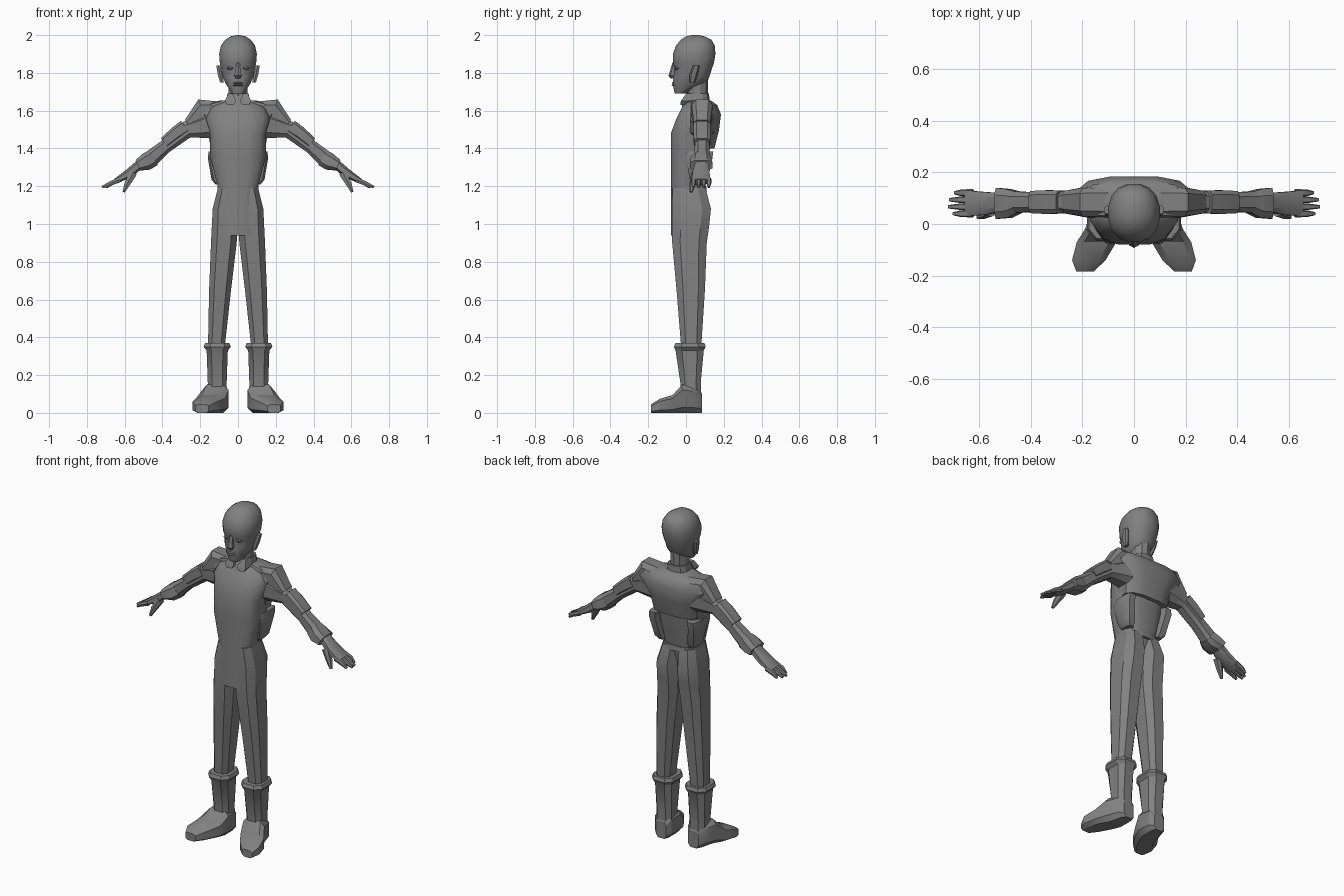
import bpy
import bmesh
from math import sin, cos, pi, radians
from mathutils import Vector

if "Cube" in bpy.data.objects:
    bpy.data.objects.remove(bpy.data.objects["Cube"], do_unlink=True)

grey = bpy.data.materials.new("plain grey")
grey.use_nodes = True
shade = .22
colour = (shade, shade, shade, 1)
grey.diffuse_color = colour
grey.node_tree.nodes["Principled BSDF"].inputs["Base Color"].default_value = colour

axis_x, axis_y, axis_z = Vector((1, 0, 0)), Vector((0, 1, 0)), Vector((0, 0, 1))


def section(centre, half_u, half_v, sides, power):
    """Rounded polygon spanned by two half axes; a low power is boxy."""
    def bulge(value):
        return (1 if value > 0 else -1) * abs(value) ** power
    fit = cos(pi / sides) ** power
    points = []
    for index in range(sides):
        angle = pi * (index + index + 1) / sides
        points.append(centre + half_u * bulge(cos(angle)) / fit
                      + half_v * bulge(sin(angle)) / fit)
    return points


def loft(name, sections, mirror=1, crease=30):
    """Skin a closed surface over a list of sections."""
    bm = bmesh.new()
    rings = []
    for points in sections:
        rings.append([bm.verts.new((point.x * mirror, point.y, point.z)) for point in points])
    count = len(rings[0])
    for lower, upper in zip(rings, rings[1:]):
        for index in range(count):
            following = (index + 1) % count
            bm.faces.new((lower[index], lower[following], upper[following], upper[index]))
    bm.faces.new(rings[0])
    bm.faces.new(rings[-1])
    bmesh.ops.recalc_face_normals(bm, faces=bm.faces)
    mesh = bpy.data.meshes.new(name)
    bm.to_mesh(mesh)
    bm.free()
    mesh.materials.append(grey)
    part = bpy.data.objects.new(name, mesh)
    bpy.context.collection.objects.link(part)
    bpy.ops.object.select_all(action="DESELECT")
    part.select_set(True)
    bpy.context.view_layer.objects.active = part
    bpy.ops.object.shade_smooth_by_angle(angle=radians(crease))


def stack(name, base, rows, centre=0, sides=8, power=.7, mirror=1, crease=30):
    """Upright part: rows of height above base, half width, front y, back y and
    an optional sideways shift."""
    sections = []
    for height, width, front, back, *shift in rows:
        middle = Vector((centre + sum(shift), (front + back) / 2, base + height))
        sections.append(section(middle, axis_x * width, axis_y * (back - front) / 2, sides, power))
    loft(name, sections, mirror, crease)


def sweep(name, rows, mirror, sides=8, power=.7):
    """Limb part: rows of x, y, z, half thickness, half depth along a path."""
    path = [Vector(row[:3]) for row in rows]
    sections = []
    for index, row in enumerate(rows):
        ahead = path[min(index + 1, len(path) - 1)]
        behind = path[max(index - 1, 0)]
        along = (ahead - behind).normalized()
        across = along.cross(axis_y).normalized()
        depth = along.cross(across)
        sections.append(section(path[index], across * row[3], depth * row[4], sides, power))
    loft(name, sections, mirror)


# Tunic, with its front panel hanging over the hips
stack("tunic", 1, [
    (-.06, .11, -.08, .04), (.19, .105, -.08, .1), (.36, .148, -.08, .12),
    (.48, .148, -.08, .14), (.56, .17, -.05, .15), (.62, .14, -.02, .15),
    (.65, .07, 0, .13)], sides=12, crease=40)

# Short jacket back and waistband
stack("jacket_back", 1.4, [
    (0, .145, 0, .15), (.1, .16, 0, .175), (.18, .22, .01, .185),
    (.23, .2, .02, .165), (.255, .09, .02, .13)], sides=12, crease=35)
stack("waistband", 1.2, [(-.03, .11, -.07, .11), (0, .107, -.07, .107)], sides=12)

# Neck and collar
stack("neck", 1.6, [(0, .05, .01, .11), (.17, .05, 0, .115)], sides=10, power=1)
stack("collar", 1.6, [(.02, .07, -.02, .125), (.09, .056, .01, .12)], sides=10)

# Head with jaw, eye sockets and brow
stack("head", 1.7, [
    (-.01, .03, -.06, 0), (.04, .064, -.07, .1), (.08, .082, -.066, .124),
    (.125, .09, -.06, .138), (.15, .096, -.07, .147), (.2, .1, -.07, .156),
    (.245, .09, -.053, .152), (.275, .068, -.028, .135), (.293, .04, 0, .1),
    (.3, .01, .03, .07)], sides=16, power=.9, crease=45)
stack("nose", 1.77, [(0, .012, -.08, -.04), (.015, .02, -.09, -.04),
                     (.04, .013, -.083, -.04), (.085, .01, -.07, -.04)], sides=6)
for label, height in (("lower_lip", 1.73), ("upper_lip", 1.742)):
    stack(label, height, [(0, .02, -.07, -.04), (.005, .027, -.076, -.04),
                          (.01, .02, -.07, -.04)])

for label, mirror in (("left_", 1), ("right_", -1)):
    # Face and collar details
    stack(label + "ear", 1.75, [
        (0, .01, .02, .045), (.04, .012, .02, .06, .01), (.09, .01, .04, .07, .02)],
        centre=.085, sides=6, mirror=mirror)
    stack(label + "eye", 1.825, [
        (-.01, .01, -.054, -.03), (0, .02, -.062, -.03), (.01, .01, -.06, -.03)],
        centre=.04, mirror=mirror)
    stack(label + "collar_flap", 1.65, [
        (-.02, .015, -.03, 0), (0, .03, -.027, .02), (.04, .012, 0, .03)],
        centre=.04, sides=4, power=0, mirror=mirror)

    # Shoulder yoke, sleeve, elbow pad and flared cuff
    arm_y = .085
    sweep(label + "shoulder", [
        (.06, arm_y, 1.6, .045, .06), (.18, arm_y, 1.585, .08, .055),
        (.255, arm_y, 1.52, .04, .044)], mirror, power=.55)
    sweep(label + "sleeve", [
        (.12, arm_y, 1.53, .08, .07), (.27, arm_y, 1.5, .045, .042),
        (.385, arm_y, 1.41, .036, .038), (.475, arm_y, 1.335, .045, .042)], mirror)
    sweep(label + "elbow_pad", [
        (.28, arm_y, 1.515, .038, .044), (.33, arm_y, 1.48, .035, .046),
        (.39, arm_y, 1.43, .03, .043)], mirror, power=.5)
    sweep(label + "cuff", [
        (.45, arm_y, 1.35, .045, .042), (.485, .08, 1.33, .046, .056),
        (.53, .08, 1.31, .03, .06)], mirror)

    # Hand with four fingers and a thumb
    sweep(label + "palm", [
        (.515, arm_y, 1.32, .025, .035), (.575, .08, 1.27, .024, .044),
        (.65, .08, 1.225, .014, .05)], mirror)
    for order, (finger, reach) in enumerate(
            (("index", .7), ("middle", .72), ("ring", .715), ("little", .695))):
        y = .04 + .027 * order
        sweep(label + finger + "_finger", [
            (.625, y, 1.235, .013, .013), (.67, y, 1.217, .012, .012),
            (reach, y, 1.195, .006, .006)], mirror, sides=6)
    sweep(label + "thumb", [
        (.555, .05, 1.27, .02, .02), (.585, .035, 1.215, .015, .015),
        (.605, .027, 1.17, .007, .007)], mirror, sides=6)

    # Side pouch
    stack(label + "pouch", 1.2, [
        (.01, .02, .03, .1), (.035, .03, .02, .115, .01), (.15, .03, 0, .14, .03),
        (.185, .03, .01, .145, .025)], centre=.1, power=.5, mirror=mirror)

    # Trouser leg, rounded at the seat
    stack(label + "trouser_leg", 1, [
        (-.66, .044, -.025, .08, .045), (-.35, .058, -.05, .1, .025),
        (-.1, .068, -.073, .11, .005), (0, .068, -.075, .124), (.08, .064, -.075, .132),
        (.19, .052, -.07, .104, -.015)], centre=.07, mirror=mirror)

    # Boot with a turned top and a splayed foot
    stack(label + "boot_shaft", 0, [
        (.06, .052, -.03, .083), (.16, .05, -.03, .078), (.33, .056, -.055, .094),
        (.35, .072, -.064, .104), (.37, .064, -.056, .097)], centre=.11, mirror=mirror)
    foot = []
    for y, x, width, height in ((.085, .108, .034, .1), (.06, .11, .054, .14),
                                (-.02, .12, .07, .15), (-.07, .145, .077, .095),
                                (-.14, .175, .065, .074), (-.184, .19, .034, .045)):
        middle = Vector((x, y, height / 2))
        foot.append(section(middle, axis_x * width, axis_z * height / 2, 8, .55))
    loft(label + "boot_foot", foot, mirror)
